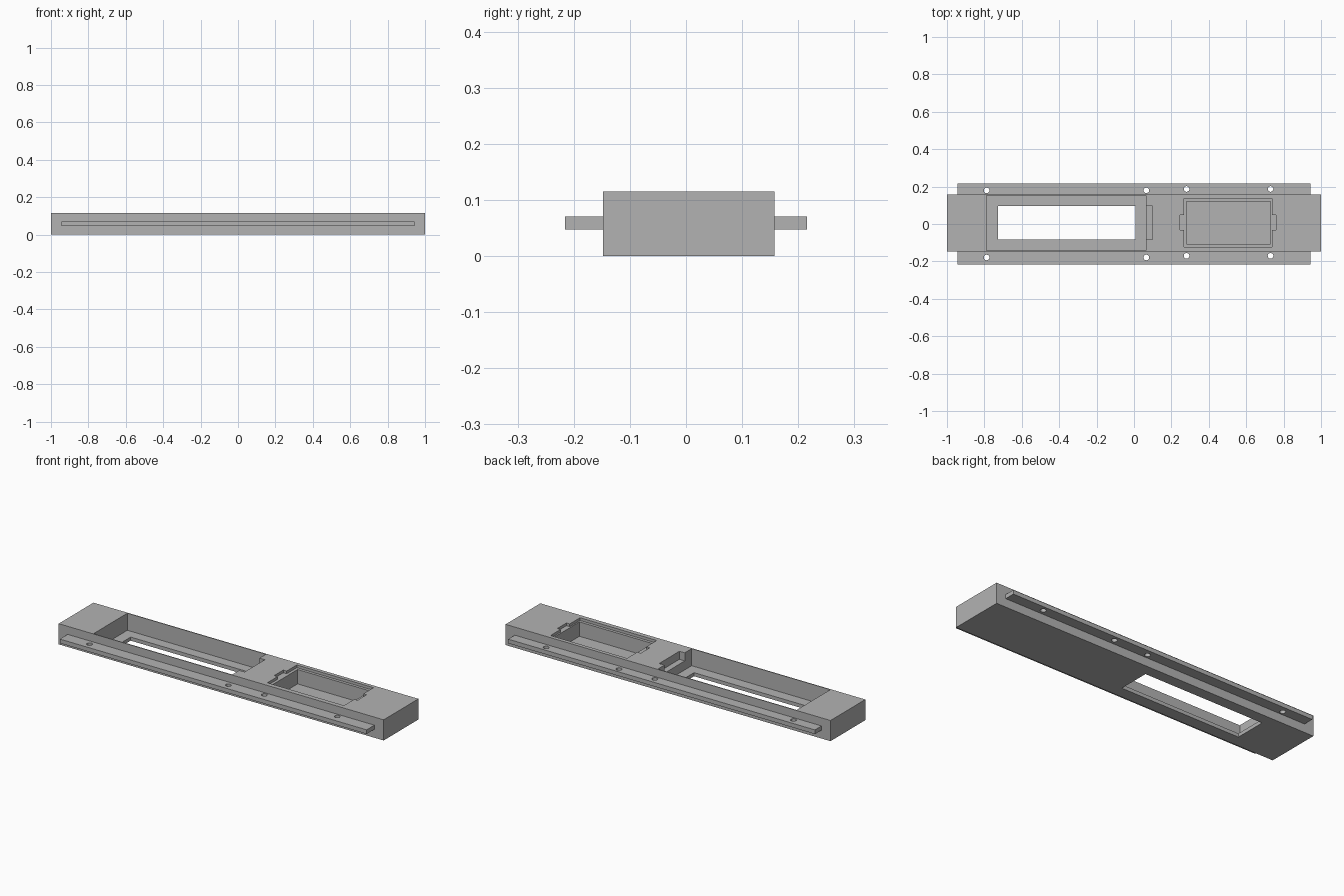
import bpy
import bmesh
from mathutils import Matrix

cube = bpy.data.objects.get("Cube")
if cube:
    bpy.data.objects.remove(cube, do_unlink=True)

grey = bpy.data.materials.new("plain grey")
grey.use_nodes = True
colour = (0.45, 0.45, 0.45, 1)
grey.diffuse_color = colour
grey.node_tree.nodes["Principled BSDF"].inputs["Base Color"].default_value = colour

TOP = 0.115
FLOOR = 0.02
OVER = 0.2
BACK, FRONT = 0.158, -0.148


def finish(name, bm):
    mesh = bpy.data.meshes.new(name)
    bm.to_mesh(mesh)
    bm.free()
    mesh.materials.append(grey)
    obj = bpy.data.objects.new(name, mesh)
    bpy.context.collection.objects.link(obj)
    return obj


def box(name, x, y, z):
    bm = bmesh.new()
    bmesh.ops.create_cube(bm, size=1)
    for v in bm.verts:
        for i, (low, high) in enumerate((x, y, z)):
            v.co[i] = low if v.co[i] < 0 else high
    return finish(name, bm)


def pin(name, x, y, radius):
    bm = bmesh.new()
    bmesh.ops.create_cone(bm, cap_ends=True, segments=32, radius1=radius,
                          radius2=radius, depth=0.2,
                          matrix=Matrix.Translation((x, y, 0.06)))
    return finish(name, bm)


def cut(target, cutter):
    cutter.hide_render = True
    mod = target.modifiers.new("cut", 'BOOLEAN')
    mod.operation = 'DIFFERENCE'
    mod.solver = 'EXACT'
    mod.object = cutter
    bpy.context.view_layer.objects.active = target
    bpy.ops.object.modifier_apply(modifier=mod.name)
    bpy.data.objects.remove(cutter, do_unlink=True)


# Main block
body = box("body", (-1, 1), (FRONT, BACK), (0, TOP))

# Long bay with a window through its floor and a side notch
cut(body, box("bay", (-0.788, 0.065), (-0.143, 0.153), (FLOOR, OVER)))
cut(body, box("window", (-0.728, 0.008), (-0.082, 0.096), (-0.1, OVER)))
cut(body, box("notch", (0.05, 0.098), (-0.082, 0.096), (0.07, OVER)))

# Small bay with a shallow cover ledge and two finger tabs
LEDGE = TOP - 0.015
cut(body, box("cover_ledge", (0.266, 0.738), (-0.122, 0.137), (LEDGE, OVER)))
cut(body, box("cover_tabs", (0.245, 0.758), (-0.032, 0.048), (LEDGE, OVER)))
cut(body, box("small_bay", (0.282, 0.73), (-0.106, 0.121), (FLOOR, OVER)))

# Side rails with screw holes
rails = (
    ("back_rail", (BACK - 0.002, 0.216), 0.18, 0.187),
    ("front_rail", (-0.216, FRONT + 0.002), -0.179, -0.17),
)
for name, span, long_y, small_y in rails:
    rail = box(name, (-0.945, 0.943), span, (0.047, 0.07))
    for x, y in ((-0.788, long_y), (0.066, long_y),
                 (0.281, small_y), (0.73, small_y)):
        cut(rail, pin("hole", x, y, 0.015))
